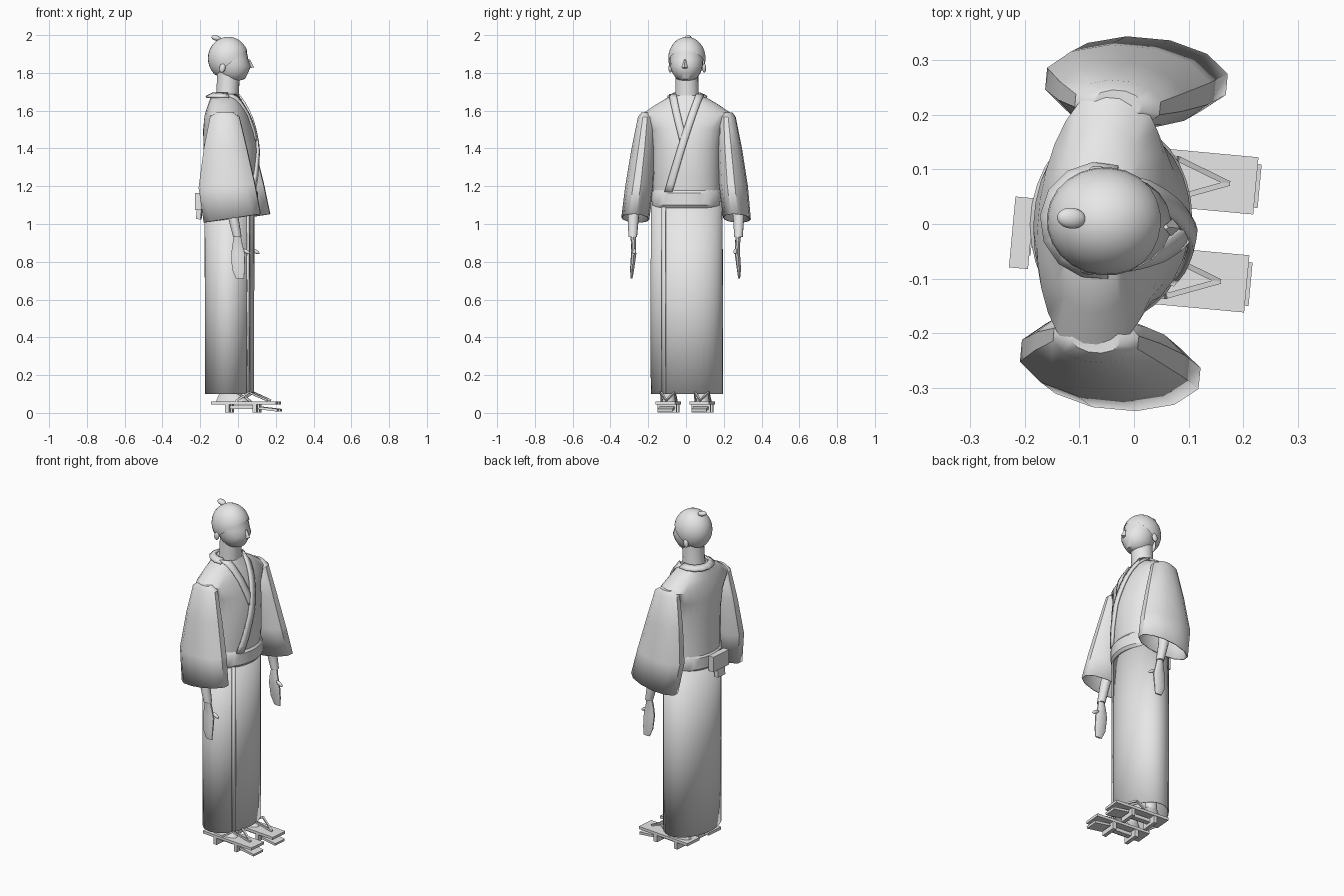
import bpy, bmesh, math
from mathutils import Matrix, Vector

if "Cube" in bpy.data.objects:
    bpy.data.objects.remove(bpy.data.objects["Cube"])

TURN = Matrix.Rotation(math.radians(-5.3), 4, 'Z')   # whole figure is turned slightly
grey = bpy.data.materials.new("plain grey")
grey.diffuse_color = (0.8, 0.8, 0.8, 1)
grey.use_nodes = True
grey.node_tree.nodes["Principled BSDF"].inputs["Base Color"].default_value = grey.diffuse_color


def finish(name, bm, angle=35, thick=0):
    bmesh.ops.recalc_face_normals(bm, faces=bm.faces)
    bm.transform(TURN)
    me = bpy.data.meshes.new(name)
    bm.to_mesh(me)
    bm.free()
    me.materials.append(grey)
    me.polygons.foreach_set("use_smooth", [True] * len(me.polygons))
    me.set_sharp_from_angle(angle=math.radians(angle))
    ob = bpy.data.objects.new(name, me)
    bpy.context.collection.objects.link(ob)
    if thick:
        m = ob.modifiers.new("thickness", 'SOLIDIFY')
        m.thickness = thick
        m.offset = 0
    return ob


def loft(name, rings, n=24, caps=(True, True), angle=35, thick=0):
    """Rings are (centre x, centre y, z, radius x, radius y, z slope along x)."""
    bm = bmesh.new()
    rows = []
    for cx, cy, z, rx, ry, slope in rings:
        row = []
        for i in range(n):
            a = 2 * math.pi * (i + 0.5) / n
            dx, dy = rx * math.cos(a), ry * math.sin(a)
            row.append(bm.verts.new((cx + dx, cy + dy, z + slope * dx)))
        rows.append(row)
    for a, b in zip(rows, rows[1:]):
        for i in range(n):
            j = (i + 1) % n
            bm.faces.new((a[i], a[j], b[j], b[i]))
    if caps[0]:
        bm.faces.new(rows[0][::-1])
    if caps[1]:
        bm.faces.new(rows[-1])
    return finish(name, bm, angle, thick)


def ball(name, c, r, tilt=0, cut=None):
    bm = bmesh.new()
    bmesh.ops.create_uvsphere(bm, u_segments=24, v_segments=16, radius=1)
    bm.transform(Matrix.Translation(c) @ Matrix.Rotation(tilt, 4, 'Y') @ Matrix.Diagonal((*r, 1)))
    if cut:
        bmesh.ops.bisect_plane(bm, geom=bm.verts[:] + bm.edges[:] + bm.faces[:],
                               plane_co=cut[0], plane_no=cut[1], clear_outer=True)
    return finish(name, bm, 40)


def box(name, c, s, tilt=0):
    bm = bmesh.new()
    bmesh.ops.create_cube(bm, size=1)
    bm.transform(Matrix.Translation(c) @ Matrix.Rotation(tilt, 4, 'Y') @ Matrix.Diagonal((*s, 1)))
    return finish(name, bm)


def bar(name, p, q, w):
    p, q = Vector(p), Vector(q)
    d = q - p
    bm = bmesh.new()
    bmesh.ops.create_cube(bm, size=1)
    bm.transform(Matrix.Translation((p + q) / 2) @ d.to_track_quat('Z', 'Y').to_matrix().to_4x4()
                 @ Matrix.Diagonal((w, w, d.length, 1)))
    return finish(name, bm)


def strip(name, rows, thick):
    bm = bmesh.new()
    vs = [[bm.verts.new(p) for p in row] for row in rows]
    for a, b in zip(vs, vs[1:]):
        for k in range(len(a) - 1):
            bm.faces.new((a[k], a[k + 1], b[k + 1], b[k]))
    return finish(name, bm, 35, thick)


# robe: skirt, torso and sash
loft("skirt", [(-0.045, 0, 0.10, 0.127, 0.188, 0), (-0.045, 0, 0.6, 0.127, 0.19, 0),
               (-0.045, 0, 1.12, 0.13, 0.186, 0)], 32, (False, False), thick=0.006)
TORSO = [(-0.045, 0, 1.13, 0.138, 0.178, 0), (-0.04, 0, 1.25, 0.142, 0.178, 0),
         (-0.04, 0, 1.40, 0.143, 0.18, 0), (-0.05, 0, 1.50, 0.134, 0.195, 0),
         (-0.058, 0, 1.575, 0.118, 0.25, 0), (-0.064, 0, 1.63, 0.095, 0.17, 0),
         (-0.068, 0, 1.68, 0.073, 0.085, 0)]
loft("robe_torso", TORSO, 28, angle=40)
loft("sash", [(-0.042, 0, 1.085, 0.135, 0.178, 0), (-0.042, 0, 1.10, 0.148, 0.186, 0),
              (-0.042, 0, 1.165, 0.148, 0.186, 0), (-0.042, 0, 1.182, 0.135, 0.176, 0)], 32)
box("sash_knot", (-0.203, -0.035, 1.12), (0.035, 0.13, 0.09))
box("sash_tail", (-0.2, -0.045, 1.07), (0.025, 0.06, 0.09), 0.1)


def front_x(y, z):
    """Front surface of the torso."""
    for a, b in zip(TORSO, TORSO[1:]):
        if z <= b[2] or b is TORSO[-1]:
            t = min(1, (z - a[2]) / (b[2] - a[2]))
            cx, rx, ry = (a[k] + (b[k] - a[k]) * t for k in (0, 3, 4))
            return cx + rx * math.sqrt(max(0.02, 1 - (y / ry) ** 2))


# crossed lapels following the chest
def lapel(name, y0, z0, y1, z1, lift):
    rows = []
    for i in range(13):
        t = i / 12
        y, z = y0 + (y1 - y0) * t, z0 + (z1 - z0) * t
        rows.append([(front_x(y + d, z) + lift, y + d, z) for d in (-0.02, 0, 0.02)])
    strip(name, rows, 0.012)


lapel("outer_lapel", 0.072, 1.685, -0.085, 1.17, 0.008)
lapel("inner_lapel", -0.072, 1.685, -0.005, 1.44, 0.003)

# collar flaring behind the neck
rows = []
for i in range(9):
    a = math.radians(75 + 210 * i / 8)
    rows.append([(-0.065 + r * math.cos(a), r * math.sin(a), z)
                 for r, z in ((0.07, 1.69), (0.105, 1.672))])
strip("collar", rows, 0.012)

# overlapping edge down the front of the skirt
rows = []
for z in (0.1, 0.6, 1.09):
    rows.append([(-0.045 + 0.135 * math.sqrt(1 - (y / 0.195) ** 2), y, z)
                 for y in (-0.122, -0.112, -0.102)])
strip("skirt_edge", rows, 0.008)

for side, word in ((1, "left"), (-1, "right")):
    # wide open sleeve
    loft(word + "_sleeve", [(-0.05, side * 0.215, 1.588, 0.045, 0.025, 0),
                            (-0.05, side * 0.215, 1.565, 0.078, 0.042, 0),
                            (-0.045, side * 0.23, 1.40, 0.115, 0.06, 0),
                            (-0.035, side * 0.25, 1.20, 0.152, 0.072, 0.05),
                            (-0.005, side * 0.27, 1.03, 0.153, 0.07, 0.15)],
         12, (True, False), 40, 0.006)
    # arm, hand and thumb
    loft(word + "_forearm", [(0.023, side * 0.281, 0.93, 0.023, 0.023, 0),
                             (0.0, side * 0.28, 1.04, 0.028, 0.03, 0),
                             (-0.02, side * 0.25, 1.2, 0.032, 0.035, 0)], 12)
    loft(word + "_hand", [(0.037, side * 0.286, 0.712, 0.022, 0.005, 0),
                          (0.028, side * 0.284, 0.76, 0.035, 0.011, 0),
                          (0.026, side * 0.276, 0.84, 0.038, 0.014, 0),
                          (0.023, side * 0.276, 0.89, 0.028, 0.013, 0),
                          (0.023, side * 0.28, 0.94, 0.018, 0.015, 0)], 10)
    ball(word + "_thumb", (0.068, side * 0.268, 0.855), (0.024, 0.009, 0.01), 0.5)

    # wooden sandal with two teeth and a front pad
    y = side * 0.09
    box(word + "_sandal_board", (0.043, y, 0.053), (0.345, 0.105, 0.016))
    box(word + "_back_tooth", (-0.045, y, 0.025), (0.022, 0.1, 0.045))
    box(word + "_front_tooth", (0.1, y, 0.025), (0.022, 0.1, 0.045))
    box(word + "_back_pad", (0.03, y, 0.03), (0.14, 0.03, 0.02))
    box(word + "_toe_pad", (0.172, y, 0.02), (0.1, 0.08, 0.014), 0.12)
    # thong straps
    for s in (1, -1):
        bar(word + "_strap", (0.165, y, 0.066), (0.07, y + s * 0.036, 0.108), 0.01)
        bar(word + "_strap_back", (0.07, y + s * 0.036, 0.108), (0.0, y + s * 0.04, 0.062), 0.01)
    # foot and ankle
    loft(word + "_foot", [(-0.02, y, 0.06, 0.09, 0.038, 0), (-0.03, y, 0.085, 0.07, 0.034, 0),
                          (-0.05, y, 0.11, 0.035, 0.03, 0), (-0.05, y, 0.2, 0.033, 0.033, 0)], 14)
    ball(word + "_ear", (-0.075, side * 0.09, 1.825), (0.016, 0.01, 0.024), 0.2)

# neck and face
loft("neck", [(-0.06, 0, 1.64, 0.066, 0.068, 0), (-0.055, 0, 1.70, 0.06, 0.062, 0),
              (-0.05, 0, 1.80, 0.06, 0.06, 0)], 20)
loft("face", [(-0.03, 0, 1.757, 0.03, 0.025, 0), (-0.022, 0, 1.768, 0.06, 0.052, 0),
              (-0.026, 0, 1.80, 0.08, 0.075, 0), (-0.025, 0, 1.835, 0.093, 0.086, 0),
              (-0.035, 0, 1.87, 0.09, 0.088, 0), (-0.04, 0, 1.92, 0.085, 0.082, 0)], 20, angle=45)
bm = bmesh.new()
bmesh.ops.create_cone(bm, segments=4, radius1=0.016, radius2=0.005, depth=0.045, cap_ends=True)
bm.transform(Matrix.Translation((0.064, 0, 1.848)) @ Matrix.Rotation(-0.25, 4, 'Y'))
finish("nose", bm)

# hair cap cut along the brow line, and topknot
ball("hair_cap", (-0.052, 0, 1.877), (0.108, 0.099, 0.114), 0,
     ((0.05, 0, 1.918), (0.62, 0, -0.785)))
ball("topknot", (-0.115, 0, 1.984), (0.027, 0.019, 0.014), 0.25)
